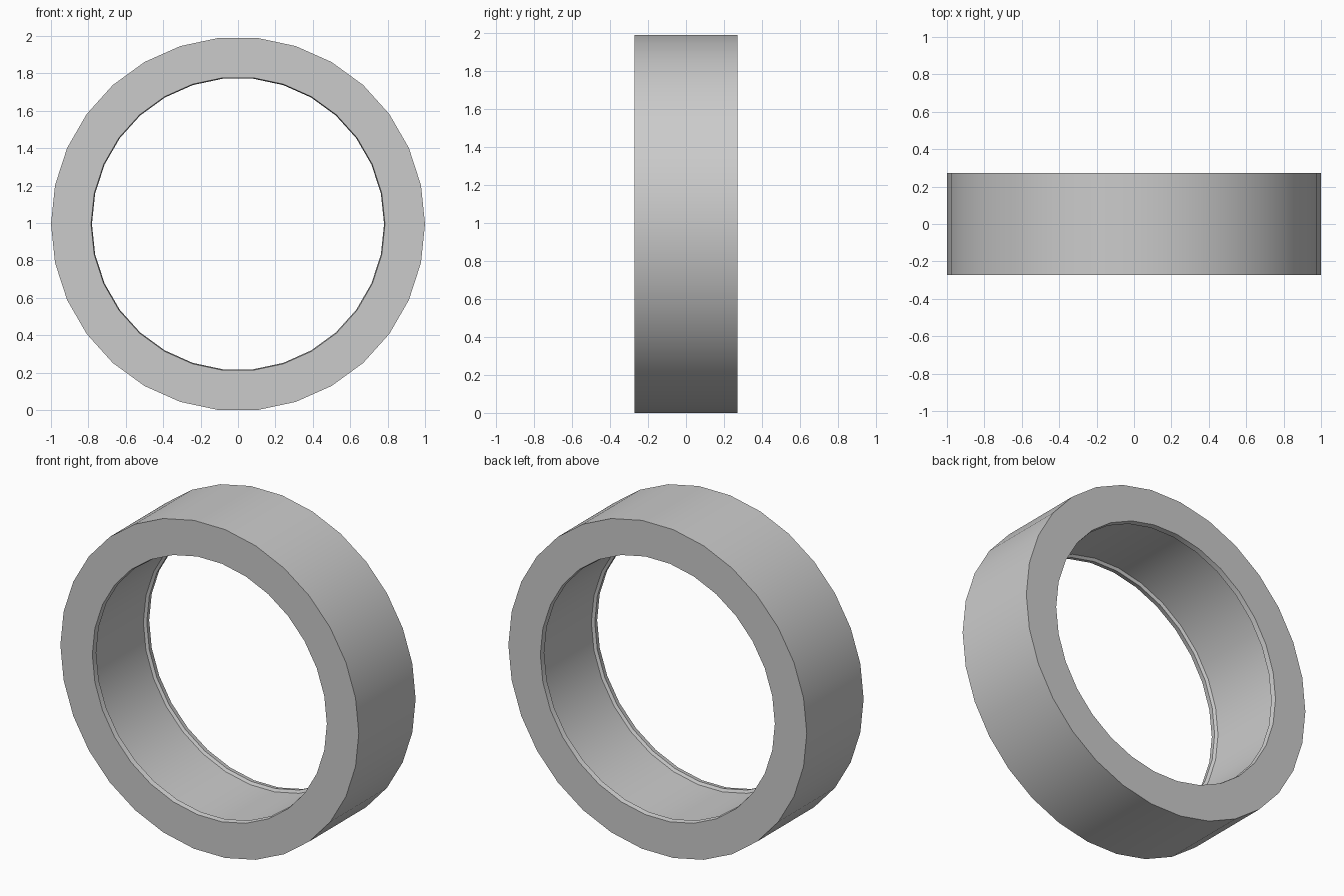
import bpy, bmesh, math

if "Cube" in bpy.data.objects:
    bpy.data.objects.remove(bpy.data.objects["Cube"])

SIDES = 30
HALF = 0.272                      # half the ring width
CENTRE_Z = math.sin(math.radians(84))

# half cross-section (radius, y): outer wall, side face, inner lip, recessed wall
half = [(1.0, HALF), (0.786, HALF), (0.781, HALF - 0.03), (0.797, HALF - 0.04)]
profile = half + [(r, -y) for r, y in reversed(half)]

# ring: sweep the cross-section around the y axis
bm = bmesh.new()
rings = []
for i in range(SIDES):
    a = 2 * math.pi * i / SIDES
    rings.append([bm.verts.new((r * math.cos(a), y, CENTRE_Z + r * math.sin(a)))
                  for r, y in profile])
n = len(profile)
for i in range(SIDES):
    a, b = rings[i], rings[(i + 1) % SIDES]
    for j in range(n):
        k = (j + 1) % n
        bm.faces.new((a[j], a[k], b[k], b[j]))
bmesh.ops.recalc_face_normals(bm, faces=bm.faces)

mesh = bpy.data.meshes.new("ring_band")
bm.to_mesh(mesh)
bm.free()
ring = bpy.data.objects.new("ring_band", mesh)
bpy.context.collection.objects.link(ring)

# smooth walls, crisp rims
bpy.context.view_layer.objects.active = ring
ring.select_set(True)
bpy.ops.object.shade_smooth_by_angle(angle=math.radians(25))
